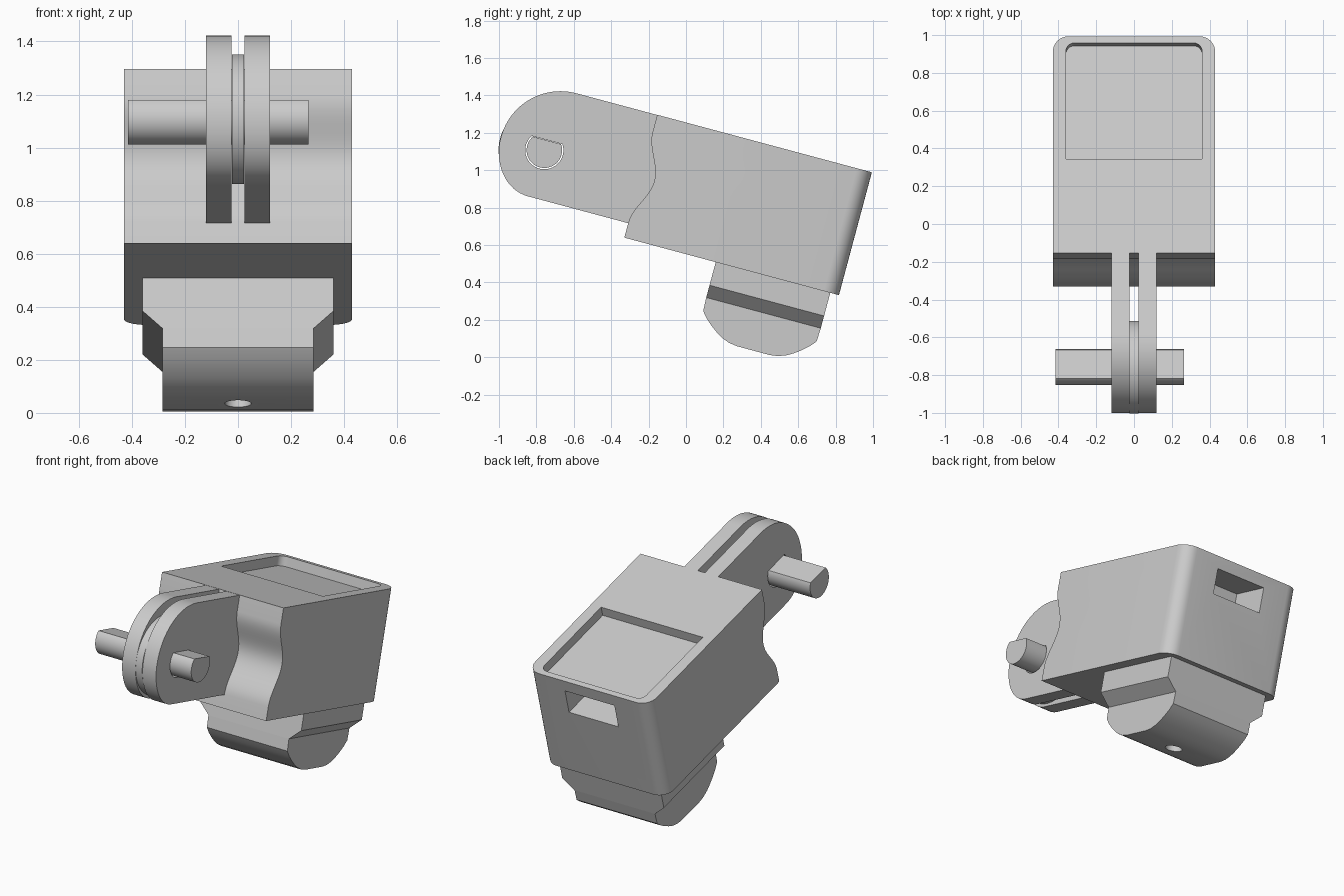
import bpy, bmesh
from math import sin, cos, pi, radians, asin
from mathutils import Matrix

cube = bpy.data.objects.get("Cube")
if cube:
    bpy.data.objects.remove(cube, do_unlink=True)

grey = bpy.data.materials.new("light grey")
grey.use_nodes = True
grey.diffuse_color = (0.6, 0.6, 0.6, 1)
grey.node_tree.nodes["Principled BSDF"].inputs["Base Color"].default_value = (0.6, 0.6, 0.6, 1)

# Parts are drawn in an upright frame and leaned forward together
LEAN = Matrix.Rotation(radians(-15), 4, 'X')


def prism(name, points, lo, hi, axis=0, round_back=0.0):
    """Extrude a 2D outline along an axis, optionally rounding the rear upright edges."""
    bm = bmesh.new()
    rings = []
    for v in (lo, hi):
        ring = []
        for p in points:
            co = list(p)
            co.insert(axis, v)
            ring.append(bm.verts.new(co))
        rings.append(ring)
        bm.faces.new(ring)
    n = len(points)
    for i in range(n):
        j = (i + 1) % n
        bm.faces.new((rings[0][i], rings[0][j], rings[1][j], rings[1][i]))
    if round_back:
        back = max(v.co.y for v in bm.verts) - 0.001
        edges = [e for e in bm.edges if all(v.co.y > back for v in e.verts)
                 and abs(e.verts[0].co.x - e.verts[1].co.x) < 0.001]
        bmesh.ops.bevel(bm, geom=edges, offset=round_back, segments=8,
                        profile=0.5, affect='EDGES')
    bmesh.ops.recalc_face_normals(bm, faces=bm.faces)
    bm.transform(LEAN)
    mesh = bpy.data.meshes.new(name)
    bm.to_mesh(mesh)
    bm.free()
    mesh.materials.append(grey)
    obj = bpy.data.objects.new(name, mesh)
    bpy.context.collection.objects.link(obj)
    return obj


def activate(obj):
    bpy.ops.object.select_all(action='DESELECT')
    obj.select_set(True)
    bpy.context.view_layer.objects.active = obj


def cut(obj, cutter):
    activate(obj)
    mod = obj.modifiers.new("cut", 'BOOLEAN')
    mod.operation, mod.solver, mod.object = 'DIFFERENCE', 'EXACT', cutter
    bpy.ops.object.modifier_apply(modifier=mod.name)


def arc(cx, cy, rx, ry, start, end, steps):
    angles = [start + (end - start) * i / steps for i in range(steps + 1)]
    return [(cx + rx * cos(a), cy + ry * sin(a)) for a in angles]


def rect(a, b, c, d):
    return [(a, c), (b, c), (b, d), (a, d)]


def d_shape(r, flat):
    a = asin(flat / r)
    return arc(PIN[0], PIN[1], r, r, pi - a, 2 * pi + a, 40)


PIN = (-1.018, 0.873)
TOP, BOTTOM, FRONT, BACK = 1.212, 0.532, -0.484, 0.704
parts, cutters = [], []

# Body with a wavy hollow down its front
wave = []
for i in range(25):
    d = -0.25 + 0.5 * i / 24
    wave.append((FRONT + 0.0385 * (1 + cos(pi * d / 0.25)), 0.865 + d))
outline = [(FRONT, BOTTOM)] + wave + [(FRONT, TOP), (BACK, TOP), (BACK, BOTTOM)]
body = prism("body", outline, -0.43, 0.43, round_back=0.085)
recess = prism("recess_cutter", rect(-0.36, 0.36, 0.032, 0.668), TOP - 0.06, TOP + 0.1,
               axis=2, round_back=0.045)
window = prism("window_cutter", rect(-0.175, 0.175, 0.45, 0.9), 0.98, 1.137, axis=2)
cut(body, recess)
cut(body, window)
parts.append(body)
cutters += [recess, window]

# Twin arm plates with a keyed hole
hole = prism("pin_hole_cutter", d_shape(0.102, 0.056), -0.3, 0.3)
cutters.append(hole)
plate = (arc(-0.931, 0.882, 0.329, 0.329, pi / 2, pi, 24)
         + arc(-1.04, 0.882, 0.221, 0.27, pi, 1.5 * pi, 16)[1:]
         + [(-0.4, 0.612), (-0.4, TOP - 0.001)])
for name, x in (("left_arm_plate", 0.0725), ("right_arm_plate", -0.0725)):
    arm = prism(name, plate, x - 0.0475, x + 0.0475)
    cut(arm, hole)
    parts.append(arm)

# Thin wheel between the plates
wheel = prism("wheel", arc(PIN[0], PIN[1], 0.245, 0.245, 0, 2 * pi * 63 / 64, 63), -0.023, 0.023)
cut(wheel, hole)
parts.append(wheel)

# Flat-topped pin
parts.append(prism("pin", d_shape(0.095, 0.054), -0.415, 0.265))

# Foot: chamfered block above a rounded pad with a small hole
section = [(-0.36, 0.56), (-0.36, 0.404), (-0.285, 0.336),
           (0.285, 0.336), (0.36, 0.404), (0.36, 0.56)]
parts.append(prism("foot_block", section, 0.022, 0.656, axis=1))
half = [(0.317, 0.336), (0.314, 0.262), (0.285, 0.228), (0.25, 0.197), (0.215, 0.171),
        (0.18, 0.15), (0.135, 0.133), (0.09, 0.127)]
MID = 0.339
pad_outline = [(MID - t, n) for t, n in half] + [(MID + t, n) for t, n in reversed(half)]
pad = prism("foot_pad", pad_outline, -0.285, 0.285)
drill = prism("drill_cutter", arc(0, MID, 0.05, 0.05, 0, 2 * pi * 31 / 32, 31), 0.05, 0.25, axis=2)
cut(pad, drill)
parts.append(pad)
cutters.append(drill)

# Tidy up and shade
for c in cutters:
    bpy.data.objects.remove(c, do_unlink=True)
for p in parts:
    activate(p)
    bpy.ops.object.shade_smooth_by_angle(angle=radians(30))
